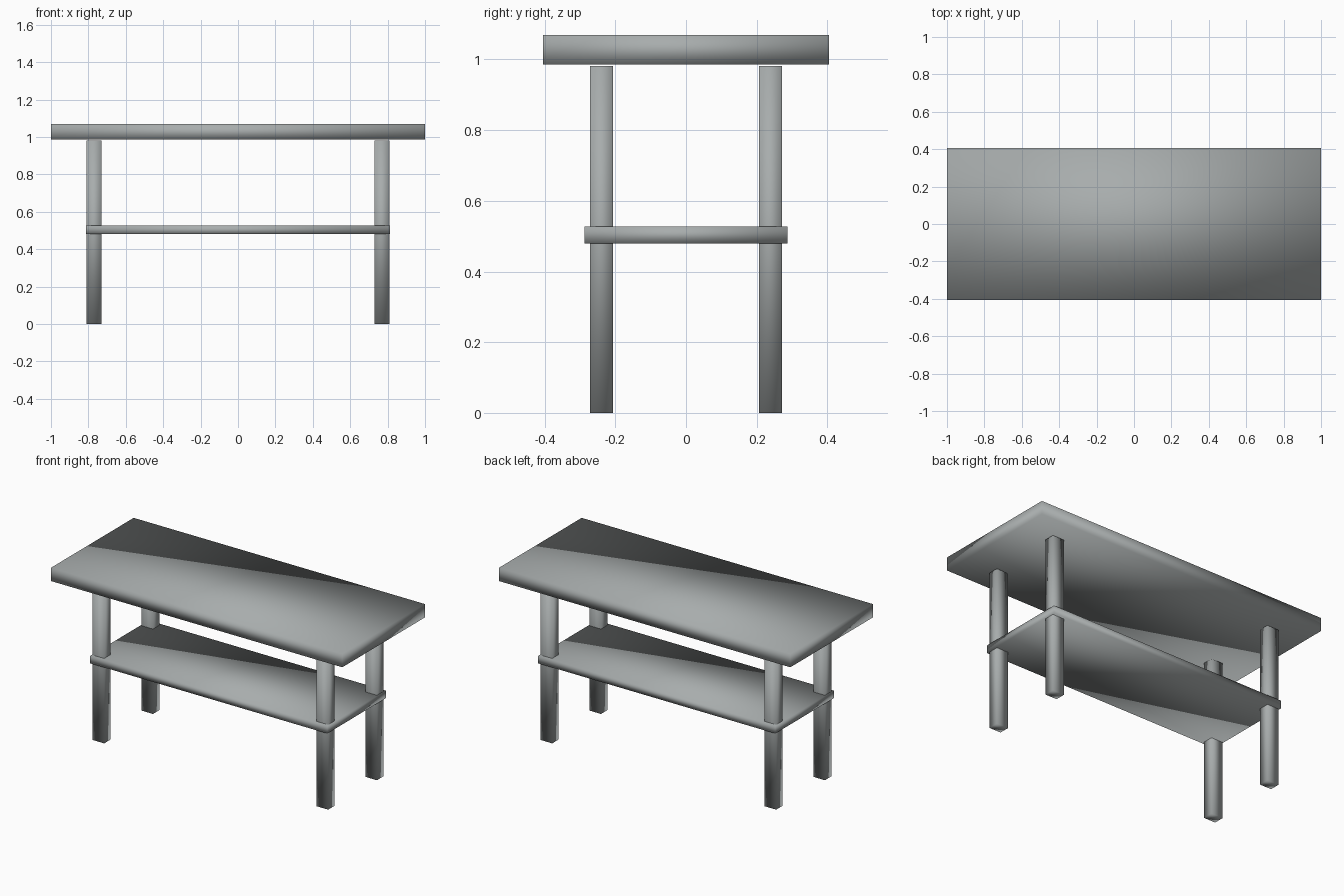
import bpy
import bmesh
from mathutils import Matrix, Vector

cube = bpy.data.objects.get("Cube")
if cube:
    bpy.data.objects.remove(cube, do_unlink=True)

# Single grey finish
GREY = (0.39, 0.415, 0.415, 1.0)
grey = bpy.data.materials.new("grey")
grey.use_nodes = True
grey.diffuse_color = GREY
shader = next(n for n in grey.node_tree.nodes if n.type == "BSDF_PRINCIPLED")
shader.inputs["Base Color"].default_value = GREY


def add_box(name, low, high):
    """Smooth-shaded box between two opposite corners."""
    low, high = Vector(low), Vector(high)
    bm = bmesh.new()
    bmesh.ops.create_cube(bm, size=1, matrix=Matrix.Diagonal((*(high - low), 1)))
    for face in bm.faces:
        face.smooth = True
    mesh = bpy.data.meshes.new(name)
    bm.to_mesh(mesh)
    bm.free()
    mesh.materials.append(grey)
    box = bpy.data.objects.new(name, mesh)
    box.location = (low + high) / 2
    bpy.context.collection.objects.link(box)
    return box


# Table top and lower shelf
add_box("table_top", (-1, -0.405, 0.986), (1, 0.405, 1.069))
add_box("lower_shelf", (-0.814, -0.287, 0.48), (0.814, 0.287, 0.527))

# Four legs, stopping just below the top
LEG_X, LEG_Y = 0.769, 0.239
HALF_X, HALF_Y = 0.04, 0.032
for side, sx in (("left", 1), ("right", -1)):
    for end, sy in (("front", -1), ("back", 1)):
        x, y = sx * LEG_X, sy * LEG_Y
        add_box(f"{end}_{side}_leg",
                (x - HALF_X, y - HALF_Y, 0),
                (x + HALF_X, y + HALF_Y, 0.981))
